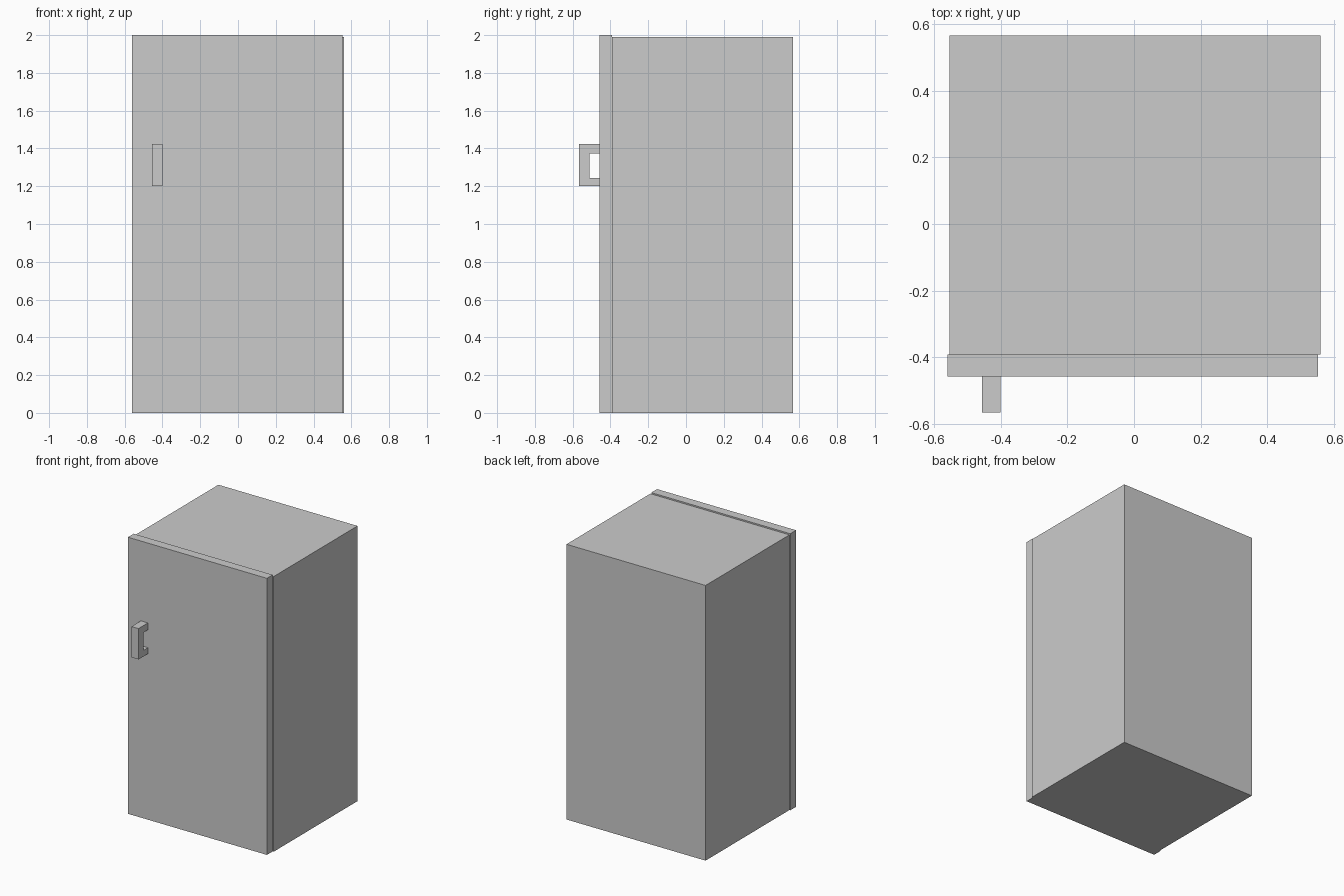
import bpy
import bmesh

if "Cube" in bpy.data.objects:
    bpy.data.objects.remove(bpy.data.objects["Cube"])


def box(name, lo, hi):
    """Axis-aligned box between two corners."""
    bm = bmesh.new()
    bmesh.ops.create_cube(bm, size=1)
    for v in bm.verts:
        v.co = [lo[i] if v.co[i] < 0 else hi[i] for i in range(3)]
    return finish(name, bm)


def extrude_x(name, profile, x0, x1):
    """Extrude a closed (y, z) outline along x."""
    bm = bmesh.new()
    face = bm.faces.new([bm.verts.new((x0, y, z)) for y, z in profile])
    ext = bmesh.ops.extrude_face_region(bm, geom=[face])["geom"]
    verts = [g for g in ext if isinstance(g, bmesh.types.BMVert)]
    bmesh.ops.translate(bm, verts=verts, vec=(x1 - x0, 0, 0))
    return finish(name, bm)


def finish(name, bm):
    bmesh.ops.recalc_face_normals(bm, faces=bm.faces)
    mesh = bpy.data.meshes.new(name)
    bm.to_mesh(mesh)
    bm.free()
    obj = bpy.data.objects.new(name, mesh)
    bpy.context.collection.objects.link(obj)
    return obj


# Cabinet body, slightly lower than the door
box("cabinet", (-0.553, -0.392, 0.0), (0.56, 0.566, 1.99))

# Door slab, shifted slightly to the left
box("door", (-0.56, -0.458, 0.0), (0.552, -0.392, 2.0))

# C-shaped pull handle
extrude_x("door_handle", [
    (-0.458, 1.20), (-0.566, 1.20), (-0.566, 1.423), (-0.458, 1.423),
    (-0.458, 1.373), (-0.510, 1.373), (-0.510, 1.244), (-0.458, 1.244),
], -0.456, -0.40)
